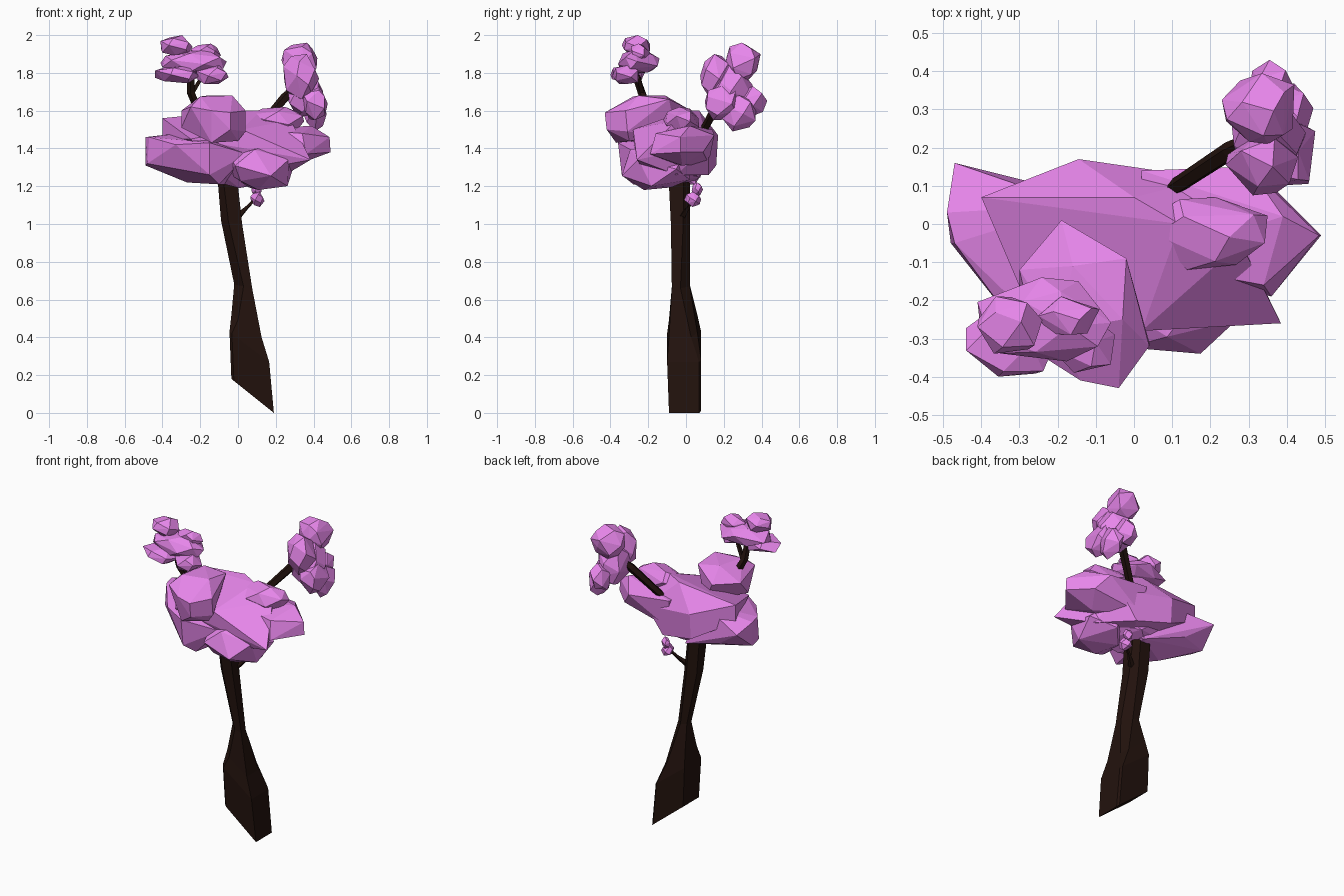
import bpy, bmesh, math, random
from mathutils import Vector


def material(name, rgb):
    m = bpy.data.materials.new(name)
    m.diffuse_color = (*rgb, 1)
    return m


PINK = material("blossom pink", (0.80, 0.24, 0.83))
BARK = material("dark bark", (0.016, 0.006, 0.004))


def finish(bm, name, mat):
    bmesh.ops.recalc_face_normals(bm, faces=bm.faces)
    me = bpy.data.meshes.new(name)
    bm.to_mesh(me)
    bm.free()
    me.materials.append(mat)
    ob = bpy.data.objects.new(name, me)
    bpy.context.collection.objects.link(ob)
    return ob


def hull(name, points):
    """Faceted leaf mass wrapped around a few corner points."""
    bm = bmesh.new()
    for p in points:
        bm.verts.new(p)
    res = bmesh.ops.convex_hull(bm, input=bm.verts)
    inside = [g for g in res["geom_interior"] if isinstance(g, bmesh.types.BMVert)]
    bmesh.ops.delete(bm, geom=inside, context='VERTS')
    bmesh.ops.dissolve_limit(bm, angle_limit=math.radians(7),
                             verts=bm.verts, edges=bm.edges)
    return finish(bm, name, PINK)


def leaf(name, x, y, z, n, seed):
    """Irregular boulder of n corners that fills the given x, y, z ranges."""
    rng = random.Random(seed)
    pts = []
    for i in range(n):
        h = 1 - 2 * (i + 0.5) / n
        a = i * 2.39996 + rng.uniform(-0.35, 0.35)
        r = math.sqrt(1 - h * h)
        v = Vector((r * math.cos(a), r * math.sin(a), h))
        pts.append(v * rng.uniform(0.9, 1.1))
    for k, (lo, hi) in enumerate((x, y, z)):
        a, b = min(p[k] for p in pts), max(p[k] for p in pts)
        for p in pts:
            p[k] = lo + (p[k] - a) / (b - a) * (hi - lo)
    return hull(name, pts)


def loft(name, rings):
    """Closed skin over a list of equal-sized rings."""
    bm = bmesh.new()
    loops = [[bm.verts.new(p) for p in ring] for ring in rings]
    n = len(loops[0])
    for lo, up in zip(loops, loops[1:]):
        for i in range(n):
            j = (i + 1) % n
            bm.faces.new((lo[i], lo[j], up[j], up[i]))
    bm.faces.new(loops[0][::-1])
    bm.faces.new(loops[-1])
    return finish(bm, name, BARK)


def branch(name, path, sides=5):
    """Tapered branch through (x, y, z, radius) points."""
    rings = []
    axis = (Vector(path[-1][:3]) - Vector(path[0][:3])).normalized()
    u = axis.orthogonal().normalized()
    w = axis.cross(u)
    for x, y, z, r in path:
        rings.append([Vector((x, y, z)) + r * (u * math.cos(t) + w * math.sin(t))
                      for t in (2 * math.pi * i / sides for i in range(sides))])
    return loft(name, rings)


# Trunk: leaning box with a slanted foot and two opposite corners cut off
# (x range, y range, z left, z right, corner cut)
TRUNK = [
    (-0.035, 0.19, -0.09, 0.08, 0.18, 0.0, 0.06),
    (-0.045, 0.165, -0.10, 0.08, 0.43, 0.27, 0.06),
    (-0.035, 0.125, -0.09, 0.06, 0.52, 0.40, 0.22),
    (-0.02, 0.075, -0.075, 0.02, 0.68, 0.66, 0.52),
    (-0.09, 0.022, -0.08, 0.02, 1.02, 1.00, 0.35),
    (-0.105, 0.0, -0.09, 0.02, 1.20, 1.20, 0.3),
    (-0.10, 0.0, -0.09, 0.02, 1.35, 1.35, 0.3),
]
loft("trunk", [[(x0 + (x1 - x0) * u, y0 + (y1 - y0) * v, zl + (zr - zl) * u)
                for u, v in ((c, 0), (1, 0), (1, 1 - c), (1 - c, 1), (0, 1), (0, c))]
               for x0, x1, y0, y1, zl, zr, c in TRUNK])

# Branches
branch("right_branch", [(0.09, 0.085, 1.48, 0.022), (0.25, 0.19, 1.67, 0.026),
                        (0.33, 0.23, 1.74, 0.02)])
branch("left_branch", [(-0.20, -0.19, 1.58, 0.022), (-0.25, -0.235, 1.70, 0.022),
                       (-0.25, -0.27, 1.80, 0.02)])
branch("left_branch_fork", [(-0.245, -0.23, 1.69, 0.016), (-0.19, -0.25, 1.78, 0.012)], 4)
branch("small_twig", [(0.0, -0.02, 1.04, 0.02), (0.05, 0.015, 1.09, 0.010),
                      (0.10, 0.04, 1.14, 0.007)], 4)

# Main crown: four large wedges with hand-placed corners
hull("crown_centre", [
    (-0.40, 0.07, 1.56), (-0.40, 0.07, 1.45), (0.0, 0.07, 1.60), (0.12, 0.0, 1.60),
    (0.28, -0.05, 1.55), (-0.145, 0.17, 1.47), (-0.145, 0.16, 1.31), (0.385, -0.26, 1.34),
    (0.02, -0.28, 1.50), (0.20, 0.12, 1.42), (0.25, -0.05, 1.26), (-0.25, -0.28, 1.45),
    (0.08, 0.12, 1.26), (-0.10, -0.20, 1.25)])
hull("crown_left", [
    (-0.47, 0.16, 1.42), (-0.49, 0.03, 1.31), (-0.49, 0.03, 1.46), (-0.48, -0.05, 1.32),
    (-0.47, -0.05, 1.46), (-0.33, -0.24, 1.42), (-0.15, -0.36, 1.43), (-0.15, -0.34, 1.26),
    (-0.27, -0.10, 1.22), (0.05, -0.25, 1.37), (-0.10, -0.28, 1.21), (-0.30, 0.10, 1.30),
    (-0.15, 0.05, 1.50), (-0.03, 0.05, 1.21)])
hull("crown_right", [
    (0.49, -0.03, 1.38), (0.485, -0.03, 1.46), (0.36, -0.19, 1.37), (0.34, -0.16, 1.48),
    (0.37, 0.09, 1.38), (0.30, 0.15, 1.47), (0.39, 0.02, 1.52), (0.02, 0.14, 1.50),
    (0.02, -0.10, 1.50), (0.05, 0.12, 1.32), (0.10, -0.10, 1.32), (0.30, -0.02, 1.31)])
hull("crown_front", [
    (-0.30, -0.12, 1.60), (-0.30, -0.20, 1.51), (-0.19, 0.01, 1.61), (-0.16, -0.11, 1.68),
    (-0.02, -0.09, 1.66), (-0.03, -0.25, 1.68), (-0.20, -0.28, 1.675), (0.04, -0.32, 1.60),
    (0.04, -0.31, 1.49), (-0.04, -0.43, 1.59), (-0.04, -0.42, 1.50), (-0.14, -0.41, 1.60),
    (-0.14, -0.37, 1.43), (0.0, -0.30, 1.44), (-0.25, -0.34, 1.62), (-0.10, -0.05, 1.46)])

# Leaf masses: x range, y range, z range, corners
LEAVES = {
    "crown_right_top": ((0.04, 0.35), (-0.12, 0.07), (1.47, 1.62), 16),
    "crown_lower_front": ((-0.06, 0.29), (-0.34, 0.02), (1.18, 1.42), 16),
    "crown_underside": ((-0.24, 0.22), (-0.24, 0.09), (1.19, 1.38), 16),
    "left_tuft_top": ((-0.41, -0.24), (-0.34, -0.19), (1.89, 2.00), 16),
    "left_tuft_upper": ((-0.25, -0.09), (-0.29, -0.19), (1.85, 1.955), 14),
    "left_tuft_middle": ((-0.41, -0.06), (-0.36, -0.14), (1.80, 1.925), 18),
    "left_tuft_low_left": ((-0.44, -0.20), (-0.40, -0.22), (1.745, 1.84), 14),
    "left_tuft_low_right": ((-0.22, -0.05), (-0.39, -0.25), (1.74, 1.84), 14),
    "right_tuft_top": ((0.23, 0.42), (0.21, 0.395), (1.76, 1.96), 20),
    "right_tuft_back": ((0.30, 0.42), (0.29, 0.43), (1.57, 1.73), 14),
    "right_tuft_middle": ((0.25, 0.45), (0.12, 0.36), (1.57, 1.84), 18),
    "right_tuft_front": ((0.24, 0.43), (0.075, 0.24), (1.66, 1.90), 16),
    "right_tuft_side": ((0.34, 0.475), (0.10, 0.27), (1.55, 1.73), 16),
    "right_tuft_low": ((0.35, 0.47), (0.18, 0.37), (1.49, 1.68), 16),
    "twig_leaf": ((0.065, 0.14), (-0.01, 0.08), (1.09, 1.17), 14),
    "twig_leaf_top": ((0.07, 0.125), (0.03, 0.09), (1.15, 1.22), 12),
}
for seed, (name, (x, y, z, n)) in enumerate(LEAVES.items()):
    leaf(name, x, y, z, n, seed + 3)
